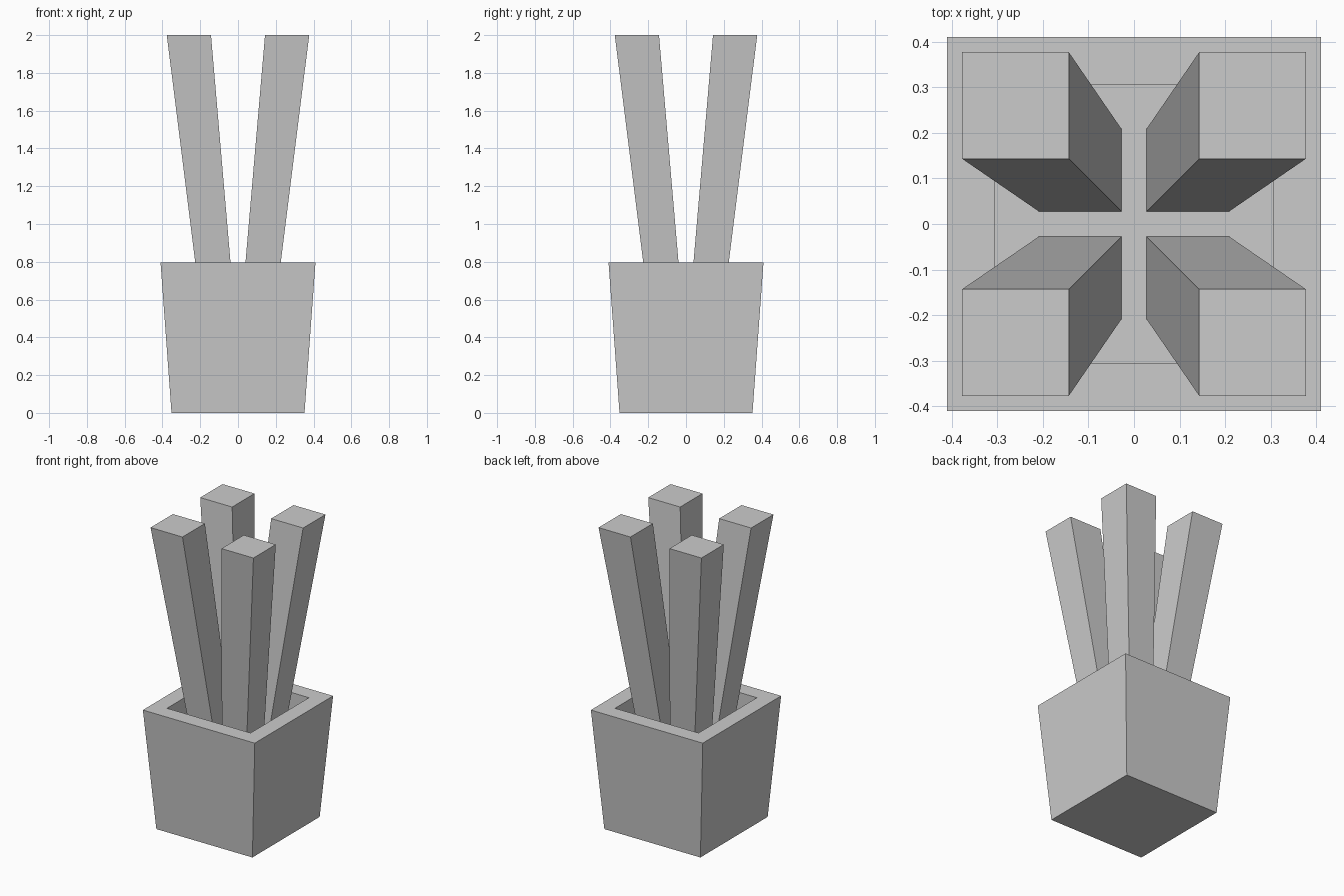
import bpy, bmesh

if "Cube" in bpy.data.objects:
    bpy.data.objects.remove(bpy.data.objects["Cube"])

RIM_Z, FLOOR_Z, TOP_Z = 0.795, 0.65, 2.0


def loft(name, sections, caps=True):
    """Skin square sections (min, max, z) lying symmetric about the x=y diagonal."""
    bm = bmesh.new()
    rings = [[bm.verts.new((x, y, z)) for x, y in ((a, a), (b, a), (b, b), (a, b))]
             for a, b, z in sections]
    for lo, hi in zip(rings, rings[1:]):
        for i in range(4):
            j = (i + 1) % 4
            bm.faces.new((lo[i], lo[j], hi[j], hi[i]))
    bm.faces.new(rings[0][::-1])
    bm.faces.new(rings[-1])
    bmesh.ops.recalc_face_normals(bm, faces=bm.faces)
    mesh = bpy.data.meshes.new(name)
    bm.to_mesh(mesh)
    bm.free()
    obj = bpy.data.objects.new(name, mesh)
    bpy.context.collection.objects.link(obj)
    return obj


# Tapered square pot with a flat rim and a straight recess down to the soil
loft("pot", [(-0.352, 0.352, 0), (-0.41, 0.41, RIM_Z),
             (-0.306, 0.306, RIM_Z), (-0.306, 0.306, FLOOR_Z)])

# One outward-leaning leaf that widens to the top, mirrored into all four corners
leaves = loft("leaves", [(0.027, 0.208, FLOOR_Z), (0.143, 0.377, TOP_Z)])
mirror = leaves.modifiers.new("four_corners", 'MIRROR')
mirror.use_axis = (True, True, False)
mirror.use_mirror_merge = False
